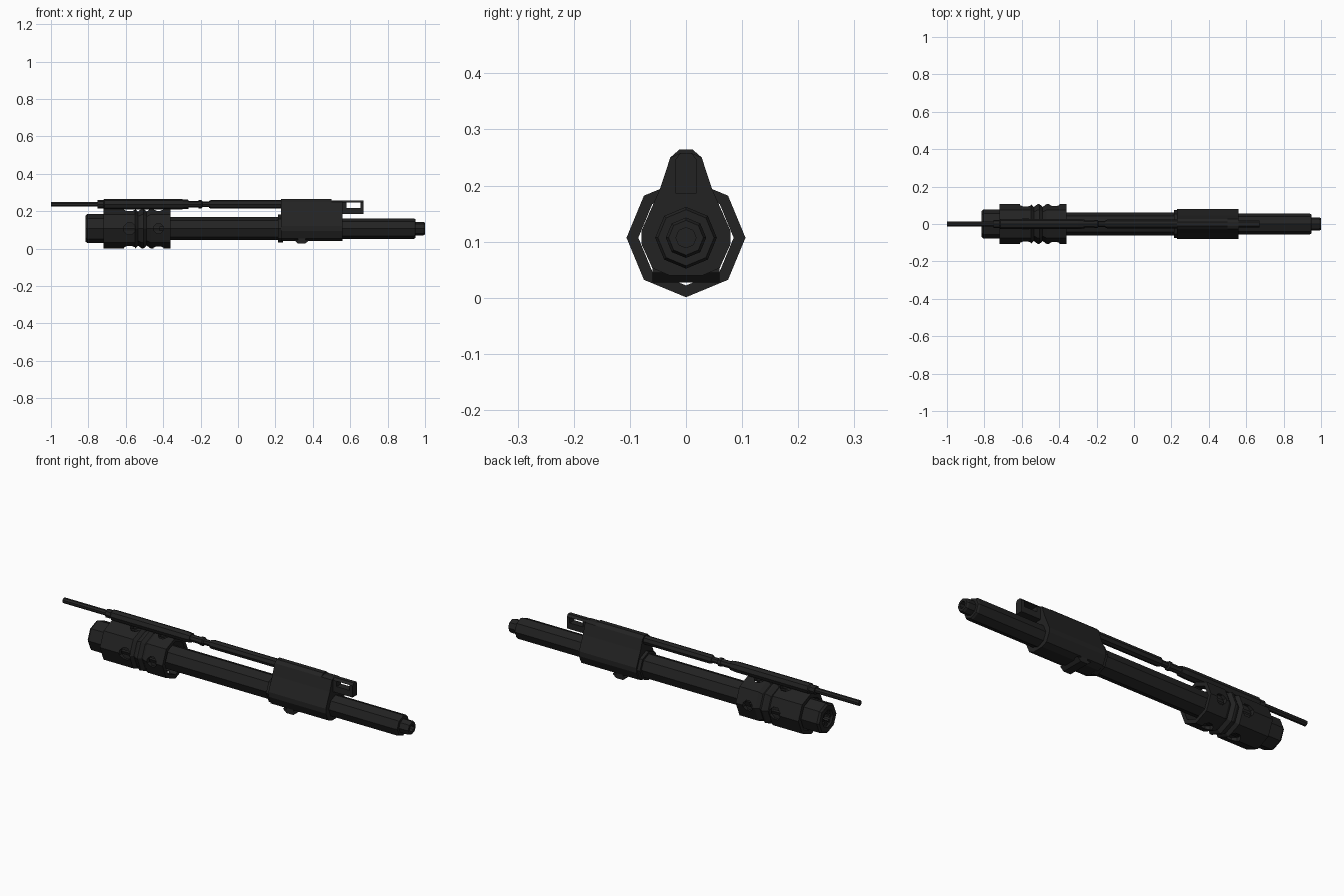
import bpy, bmesh, math
from mathutils import Vector

if "Cube" in bpy.data.objects:
    bpy.data.objects.remove(bpy.data.objects["Cube"])

AXIS = 0.107    # bore height
TUBE = 0.237    # gas tube height

steel = bpy.data.materials.new("dark_steel")
steel.diffuse_color = (0.0165, 0.0165, 0.0165, 1)
steel.use_nodes = True
steel.node_tree.nodes["Principled BSDF"].inputs["Base Color"].default_value = steel.diffuse_color


def finish(name, bm):
    bmesh.ops.remove_doubles(bm, verts=bm.verts, dist=1e-5)
    bmesh.ops.recalc_face_normals(bm, faces=bm.faces)
    me = bpy.data.meshes.new(name)
    bm.to_mesh(me)
    bm.free()
    ob = bpy.data.objects.new(name, me)
    bpy.context.collection.objects.link(ob)
    me.materials.append(steel)
    return ob


def lathe(name, prof, zc, n=8, closed=False, turn=0.0):
    """Spin (x, radius) points round the x direction at height zc."""
    bm = bmesh.new()
    rings = []
    for x, r in prof:
        rings.append([bm.verts.new((x, r * math.cos(turn + 2 * math.pi * i / n),
                                    zc + r * math.sin(turn + 2 * math.pi * i / n)))
                      for i in range(n)])
    pairs = list(zip(rings, rings[1:]))
    if closed:
        pairs.append((rings[-1], rings[0]))
    for a, b in pairs:
        for i in range(n):
            j = (i + 1) % n
            bm.faces.new((a[i], a[j], b[j], b[i]))
    if not closed:
        bm.faces.new(rings[0])
        bm.faces.new(rings[-1])
    return finish(name, bm)


def extrude(name, pts, direction, length):
    """Extrude a flat polygon of 3D points."""
    bm = bmesh.new()
    f = bm.faces.new([bm.verts.new(p) for p in pts])
    r = bmesh.ops.extrude_face_region(bm, geom=[f])
    vs = [v for v in r["geom"] if isinstance(v, bmesh.types.BMVert)]
    bmesh.ops.translate(bm, verts=vs, vec=Vector(direction) * length)
    return finish(name, bm)


def mirror_pts(half):
    """Half outline (y, z), bottom to top, into a full outline."""
    return half + [(-y, z) for y, z in reversed(half)]


# barrel with stepped muzzle and drilled bore
lathe("barrel", [(-0.42, 0.062), (0.40, 0.062), (0.40, 0.055), (0.94, 0.055),
                 (0.95, 0.050), (0.95, 0.036), (0.99, 0.036), (1.0, 0.031),
                 (1.0, 0.018), (0.95, 0.018)], AXIS)

# chamber extension, hollow at the rear
lathe("barrel_extension", [(-0.74, 0.036), (-0.806, 0.036), (-0.815, 0.045), (-0.815, 0.070),
                           (-0.805, 0.078), (-0.42, 0.078), (-0.42, 0.05)], AXIS)

# locking teeth inside the rear opening
for i in range(8):
    a = 2 * math.pi * i / 8
    c, s = math.cos(a), math.sin(a)
    pts = [(-0.808, r * c - t * s, AXIS + r * s + t * c)
           for r, t in ((0.022, -0.005), (0.05, -0.008), (0.05, 0.008), (0.022, 0.005))]
    extrude("locking_tooth_%d" % i, pts, (1, 0, 0), 0.04)

# barrel nut shell with two V grooves
nut = lathe("barrel_nut", [(-0.72, 0.085), (-0.72, 0.106), (-0.55, 0.106), (-0.535, 0.091),
                           (-0.515, 0.106), (-0.505, 0.106), (-0.488, 0.091), (-0.468, 0.106),
                           (-0.36, 0.106), (-0.36, 0.085)], AXIS, closed=True)

# round vents through the nut
bm = bmesh.new()
for x, r in ((-0.58, 0.033), (-0.425, 0.028)):
    for i in range(4):
        a = math.pi / 2 * i
        loops = []
        for d in (0.081, 0.13):
            ring = []
            for k in range(8):
                t = 2 * math.pi * (k + 0.5) / 8
                u = r * math.sin(t)
                ring.append(bm.verts.new((x + r * math.cos(t),
                                          d * math.cos(a) - u * math.sin(a),
                                          AXIS + d * math.sin(a) + u * math.cos(a))))
            loops.append(ring)
        for k in range(8):
            j = (k + 1) % 8
            bm.faces.new((loops[0][k], loops[0][j], loops[1][j], loops[1][k]))
        bm.faces.new(loops[0])
        bm.faces.new(loops[1])
cutter = finish("vent_cutter", bm)
cutter.hide_render = True
cut = nut.modifiers.new("vents", 'BOOLEAN')
cut.operation = 'DIFFERENCE'
cut.solver = 'EXACT'
cut.object = cutter
bpy.context.view_layer.update()
baked = bpy.data.meshes.new_from_object(nut.evaluated_get(bpy.context.evaluated_depsgraph_get()))
nut.modifiers.clear()
nut.data = baked
bpy.data.objects.remove(cutter)

# gas block
block = mirror_pts([(0.030, 0.040), (0.060, 0.053), (0.079, 0.095), (0.079, 0.120),
                    (0.046, 0.195), (0.028, 0.250), (0.012, 0.264)])
extrude("gas_block", [(0.23, y, z) for y, z in block], (1, 0, 0), 0.27)
front = [(y, min(z, 0.257)) for y, z in block]
extrude("gas_block_front", [(0.49, y, z) for y, z in front], (1, 0, 0), 0.07)
lathe("block_collar", [(0.213, 0.074), (0.24, 0.074)], AXIS)

# sling lug below the gas block
lug = [(0.30, 0.045), (0.32, 0.027), (0.36, 0.027), (0.38, 0.045)]
extrude("sling_lug", [(x, -0.06, z) for x, z in lug], (0, 1, 0), 0.12)
for s in (-1, 1):
    wing = [(s * 0.06, 0.035), (s * 0.06, 0.066), (s * 0.035, 0.040)]
    extrude("lug_wing", [(0.32, y, z) for y, z in wing], (1, 0, 0), 0.04)

# operating rod and gas tube
lathe("operating_rod", [(-1.0, 0.014), (-0.70, 0.014)], TUBE, turn=math.pi / 8)
lathe("rear_gas_tube", [(-0.75, 0.016), (-0.75, 0.022), (-0.72, 0.022), (-0.715, 0.027),
                        (-0.30, 0.027), (-0.265, 0.024), (-0.265, 0.018), (-0.21, 0.018),
                        (-0.21, 0.022), (-0.195, 0.022), (-0.19, 0.015), (-0.145, 0.015)], TUBE)
lathe("front_gas_tube", [(-0.155, 0.018), (-0.145, 0.023), (0.25, 0.023)], TUBE)

# open plug frame ahead of the gas block
w = 0.019
for nm, x0, x1, z0, z1 in (("plug_frame_bottom", 0.55, 0.672, 0.186, 0.218),
                           ("plug_frame_end", 0.655, 0.672, 0.218, 0.246),
                           ("plug_frame_root", 0.55, 0.580, 0.218, 0.246)):
    extrude(nm, [(x0, -w, z0), (x0, w, z0), (x0, w, z1), (x0, -w, z1)], (1, 0, 0), x1 - x0)
cap = mirror_pts([(w, 0.246), (0.010, 0.258)])
extrude("plug_frame_top", [(0.55, y, z) for y, z in cap], (1, 0, 0), 0.122)
